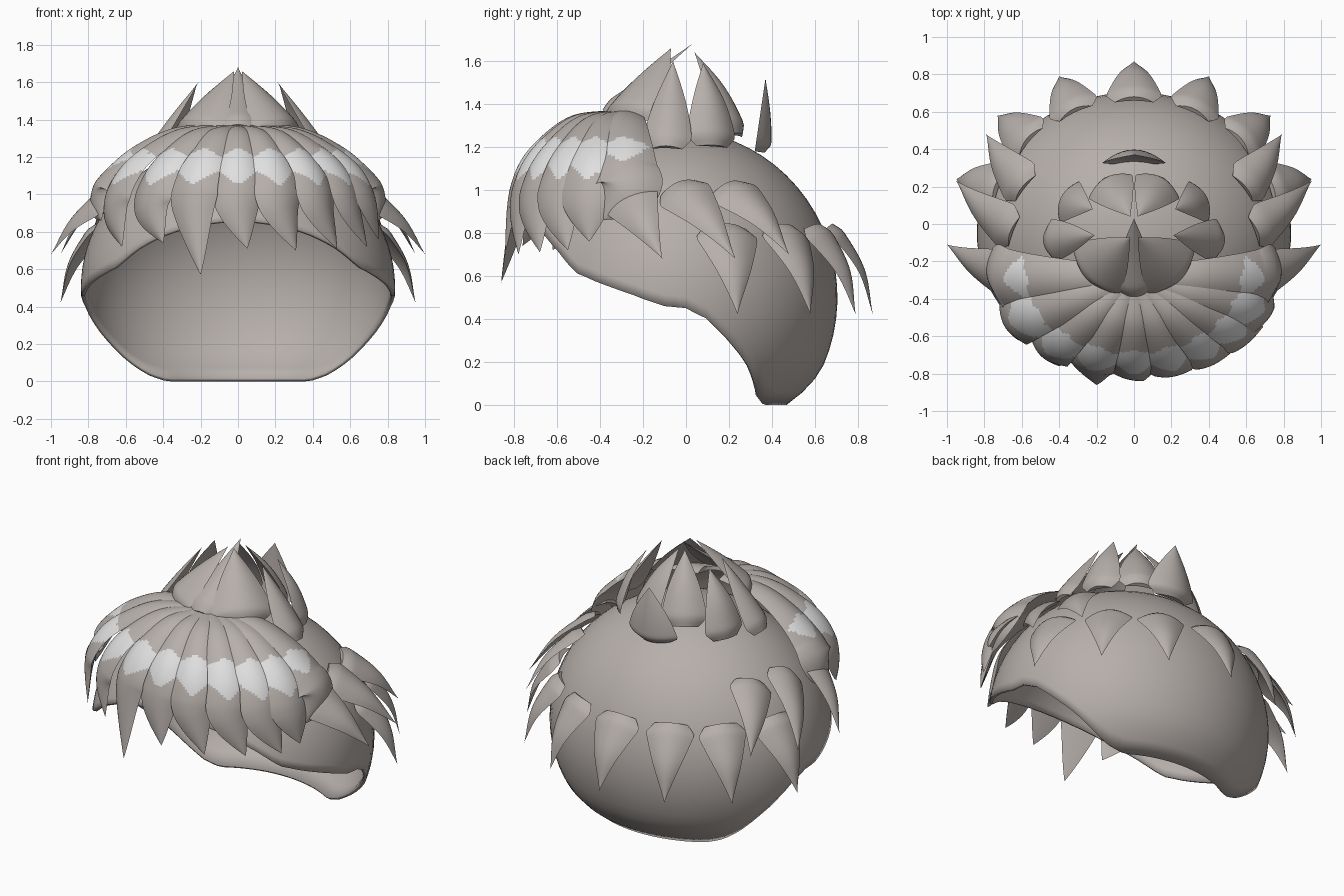
import bpy, bmesh, math
from mathutils import Vector

if "Cube" in bpy.data.objects:
    bpy.data.objects.remove(bpy.data.objects["Cube"])


def material(name, rgb):
    m = bpy.data.materials.new(name)
    m.diffuse_color = (*rgb, 1)
    m.use_nodes = True
    m.node_tree.nodes["Principled BSDF"].inputs["Base Color"].default_value = m.diffuse_color
    return m


HAIR = material("warm_grey", (0.47, 0.43, 0.405))
SHINE = material("pale_shine", (0.74, 0.74, 0.74))


def finish(name, bm, angle=40):
    bmesh.ops.recalc_face_normals(bm, faces=bm.faces)
    me = bpy.data.meshes.new(name)
    bm.to_mesh(me)
    bm.free()
    ob = bpy.data.objects.new(name, me)
    bpy.context.collection.objects.link(ob)
    me.materials.append(HAIR)
    me.materials.append(SHINE)
    bpy.ops.object.select_all(action='DESELECT')
    ob.select_set(True)
    bpy.context.view_layer.objects.active = ob
    bpy.ops.object.shade_smooth_by_angle(angle=math.radians(angle))
    return ob


def spline(pts, t):
    """Point on a Catmull-Rom curve through pts."""
    n = len(pts) - 1
    i = min(int(t * n), n - 1)
    f = t * n - i
    b, c = pts[i], pts[i + 1]
    a = pts[i - 1] if i else b * 2 - c
    d = pts[i + 2] if i + 2 <= n else c * 2 - b
    return 0.5 * (2 * b + (c - a) * f + (2 * a - 5 * b + 4 * c - d) * f * f
                  + (3 * b - a - 3 * c + d) * f ** 3)


def petal(name, pts, width, height, centre, steps=20, inner=0.3, shine=None):
    """Curved leaf along pts, bulging away from centre, pointed at the end."""
    pts = [Vector(p) for p in pts]
    centre = Vector(centre)
    bm = bmesh.new()
    half = 8 if shine else 5
    us = [-1 + k / half for k in range(2 * half + 1)]
    rings = []
    for s in range(steps):
        t = s / steps
        p = spline(pts, t)
        tan = (spline(pts, min(t + 0.01, 1)) - spline(pts, max(t - 0.01, 0))).normalized()
        out = p - centre
        out = (out - tan * out.dot(tan)).normalized()
        side = tan.cross(out)
        w = width(t)
        h = height * w
        ring = [bm.verts.new(p + side * w * u + out * h * (1 - u * u)) for u in us]
        ring += [bm.verts.new(p + side * w * u + out * h * inner * (1 - u * u))
                 for u in reversed(us[1:-1])]
        rings.append(ring)
    tip = bm.verts.new(pts[-1])
    n = len(rings[0])
    for a, b in zip(rings, rings[1:]):
        for k in range(n):
            f = bm.faces.new((a[k], a[(k + 1) % n], b[(k + 1) % n], b[k]))
            if shine and k < 2 * half:
                # zigzag glossy band over the outer side
                z = f.calc_center_median().z
                u = abs(-1 + (k + 0.5) / half)
                f.material_index = int(shine + 0.08 * u < z < 1.25 - 0.05 * u)
    for k in range(n):
        bm.faces.new((rings[-1][k], rings[-1][(k + 1) % n], tip))
    bm.faces.new(rings[0])
    return finish(name, bm)


# --- cap: ellipsoid shell ending at a swept rim ---
RIM = [(-0.76, 0.9), (-0.72, 0.86), (-0.6, 0.72), (-0.52, 0.62), (-0.43, 0.58),
       (-0.3, 0.53), (-0.1, 0.46), (0, 0.45), (0.1, 0.4), (0.2, 0.3),
       (0.28, 0.2), (0.33, 0.11), (0.38, 0.03), (0.42, 0.0), (1, 0.0)]


def rim_z(y):
    for (y0, z0), (y1, z1) in zip(RIM, RIM[1:]):
        if y <= y1:
            return z0 + (z1 - z0) * max(0, y - y0) / (y1 - y0)
    return 0


def on_cap(lon, th):
    return Vector((0.84 * math.sin(th) * math.cos(lon),
                   -0.05 + 0.755 * math.sin(th) * math.sin(lon),
                   0.5 + 0.78 * math.cos(th)))


bm = bmesh.new()
LON, ROWS = 96, 24
top = bm.verts.new(on_cap(0, 0))
columns = []
for i in range(LON):
    lon = math.tau * i / LON
    th = 0
    while th < math.pi and on_cap(lon, th).z > rim_z(on_cap(lon, th).y):
        th += 0.003
    col = []
    for r in range(1, ROWS + 1):
        p = on_cap(lon, th * r / ROWS)
        p.z = max(p.z, 0)
        if p.y > 0.2:
            p.y -= 1.5 * max(0, 0.2 - p.z) ** 2   # nape tucks in
        col.append(bm.verts.new(p))
    columns.append(col)
for i in range(LON):
    a, b = columns[i], columns[(i + 1) % LON]
    bm.faces.new((top, a[0], b[0]))
    for r in range(ROWS - 1):
        bm.faces.new((a[r], a[r + 1], b[r + 1], b[r]))
cap = finish("hair_cap", bm, 60)
shell = cap.modifiers.new("thickness", 'SOLIDIFY')
shell.thickness = 0.02
shell.offset = -1

# --- fringe: overlapping locks fanned from the crown: angle, width, tip ---
FRINGE = [(-1.6, 1.25, (-0.73, -0.39, 0.86)), (-1.1, 1.1, (-0.62, -0.62, 0.72)),
          (-0.68, 1.0, (-0.40, -0.76, 0.74)), (-0.33, 1.0, (-0.20, -0.86, 0.57)),
          (0.0, 0.95, (0.05, -0.84, 0.71)), (0.31, 0.95, (0.31, -0.78, 0.70)),
          (0.63, 0.95, (0.53, -0.68, 0.71)), (0.95, 0.95, (0.69, -0.55, 0.72)),
          (1.25, 1.0, (0.75, -0.45, 0.76)), (1.6, 1.25, (0.74, -0.39, 0.86))]
for i, (a, k, tip) in enumerate(FRINGE):
    end = 0.93 if abs(a) < 1.5 else 0.99
    path = [(0.73 * s * math.sin(a), -0.3 - 0.49 * s * math.cos(a), z)
            for s, z in ((0.1, 1.35), (0.45, 1.32), (0.72, 1.22), (0.9, 1.1), (1.0, end))]

    def lock_width(t, k=k):
        w = k * (0.06 + 0.085 * min(t, 0.8) / 0.8)
        return w * (1 - max(0, (t - 0.72) / 0.28) ** 1.5)

    petal(f"fringe_lock_{i + 1}", path + [tip], lock_width, 0.36,
          (0, -0.2, 0.7), 60, -0.1, 1.05 if abs(a) < 1.5 else 1.13)


def spike(name, base, tip, half, bulge, taper, centre, height):
    """Pointed tuft with a slightly bowed spine."""
    b, t, c = Vector(base), Vector(tip), Vector(centre)
    mid = (b + t) / 2
    mid += (mid - c).normalized() * bulge
    petal(name, [b, mid, t],
          lambda s: half * taper(s) * min(1, 0.6 + 3.5 * s), height, centre)


# --- crown tufts: base, tip, half width, bow; mirrored unless central ---
CROWN = [("front", (0, -0.37, 1.35), (0, 0.03, 1.68), 0.12, -0.01),
         ("front_side", (0.23, -0.27, 1.32), (0.02, -0.07, 1.66), 0.19, 0.0),
         ("side", (0.46, -0.09, 1.19), (0.21, -0.06, 1.6), 0.12, 0.0),
         ("rear_side", (0.36, 0.12, 1.2), (0.22, 0.08, 1.59), 0.13, 0.02),
         ("rear", (0.14, 0.22, 1.25), (0.02, 0.04, 1.64), 0.14, 0.02),
         ("back", (0, 0.32, 1.18), (0, 0.37, 1.52), 0.18, 0.0)]
# --- hanging tufts around the sides and back ---
RING = [("upper_front", (0.70, -0.27, 0.98), (1.0, -0.11, 0.68), 0.15, 0.03),
        ("upper_middle", (0.64, -0.04, 1.01), (0.95, 0.23, 0.68), 0.15, 0.04),
        ("upper_rear", (0.58, 0.19, 1.01), (0.79, 0.48, 0.7), 0.15, 0.04),
        ("lower_side", (0.72, 0.18, 0.82), (0.95, 0.24, 0.42), 0.17, 0.04),
        ("lower_rear", (0.55, 0.44, 0.82), (0.73, 0.58, 0.42), 0.16, 0.04),
        ("nape_side", (0.31, 0.59, 0.82), (0.40, 0.79, 0.42), 0.16, 0.04),
        ("nape_middle", (0, 0.65, 0.82), (0, 0.87, 0.42), 0.17, 0.04)]


def crown_taper(s):
    return (1 - s) ** 1.1 * (1 + 0.8 * s)


def hanging_taper(s):
    return (1 - s) ** 1.15 * (1 + 0.2 * s)


for kind, table, taper, centre, height in (
        ("crown", CROWN, crown_taper, (0, -0.05, 1.1), 0.42),
        ("hanging", RING, hanging_taper, (0, -0.05, 0.5), 0.38)):
    for name, b, t, half, bow in table:
        for s, label in ((1, "right"), (-1, "left")):
            if b[0] == 0 and s < 0:
                continue
            spike(f"{kind}_tuft_{name}_{label if b[0] else 'centre'}",
                  (s * b[0], b[1], b[2]), (s * t[0], t[1], t[2]),
                  half, bow, taper, centre, height)
